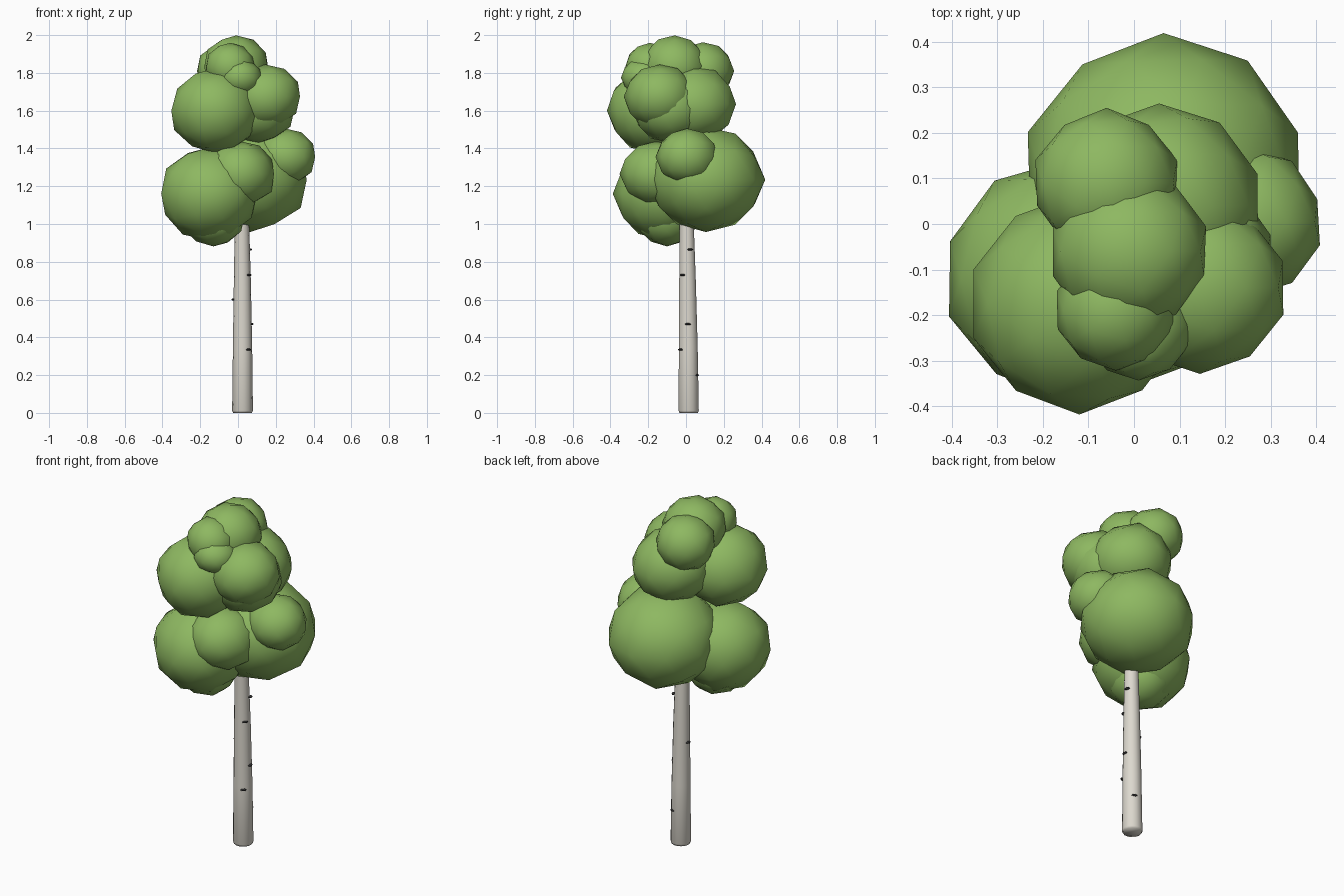
import bpy, bmesh, math, random
from mathutils import Matrix

if "Cube" in bpy.data.objects:
    bpy.data.objects.remove(bpy.data.objects["Cube"])

random.seed(4)


def material(name, rgb):
    m = bpy.data.materials.new(name)
    m.diffuse_color = (*rgb, 1)
    m.use_nodes = True
    m.node_tree.nodes["Principled BSDF"].inputs["Base Color"].default_value = m.diffuse_color
    return m


LEAF = material("leaf_green", (0.27, 0.48, 0.12))
BARK = material("pale_bark", (0.72, 0.69, 0.62))
DARK = material("dark_bark", (0.03, 0.03, 0.03))


def add_object(name, bm, mat):
    for f in bm.faces:
        f.smooth = True
    mesh = bpy.data.meshes.new(name)
    bm.to_mesh(mesh)
    bm.free()
    mesh.materials.append(mat)
    ob = bpy.data.objects.new(name, mesh)
    bpy.context.collection.objects.link(ob)
    return ob


# trunk: stacked rings (z, centre x, centre y, radius)
RINGS = [(0.0, 0.024, 0.014, 0.050), (0.012, 0.024, 0.014, 0.055),
         (0.35, 0.024, 0.012, 0.051), (0.7, 0.023, 0.008, 0.045),
         (1.0, 0.021, 0.004, 0.038), (1.4, 0.01, -0.02, 0.03),
         (1.75, -0.01, -0.05, 0.02)]
SIDES = 14
bm = bmesh.new()
loops = []
for z, cx, cy, r in RINGS:
    loops.append([bm.verts.new((cx + r * math.cos(2 * math.pi * i / SIDES),
                                cy + r * math.sin(2 * math.pi * i / SIDES), z))
                  for i in range(SIDES)])
for a, b in zip(loops, loops[1:]):
    for i in range(SIDES):
        j = (i + 1) % SIDES
        bm.faces.new((a[i], a[j], b[j], b[i]))
bm.faces.new(loops[0][::-1])
bm.faces.new(loops[-1])
add_object("trunk", bm, BARK)

# bark marks: thin flattened lenses on the trunk surface (height, angle)
for n, (z, deg) in enumerate([(0.865, 15), (0.73, -38), (0.6, 175),
                              (0.47, 0), (0.335, -50), (0.2, 65)]):
    r = 0.056 - 0.014 * z
    a = math.radians(deg)
    bm = bmesh.new()
    bmesh.ops.create_uvsphere(bm, u_segments=10, v_segments=6, radius=1)
    bm.transform(Matrix.Translation((0.023 + r * math.cos(a), 0.01 + r * math.sin(a), z))
                 @ Matrix.Rotation(a, 4, 'Z')
                 @ Matrix.Diagonal((0.010, 0.016, 0.006, 1)))
    add_object(f"bark_mark_{n + 1}", bm, DARK)

# foliage: slightly lumpy low-poly balls (x, y, z, radius, height factor)
CLUMPS = [
    (-0.15, -0.12, 1.16, 0.262, 0.94),    # lower front left
    (-0.13, -0.10, 1.05, 0.172, 0.98),    # lower underside
    (0.01, -0.155, 1.265, 0.19, 0.91),    # lower front
    (0.065, 0.105, 1.235, 0.305, 0.91),   # lower back
    (0.25, 0.005, 1.355, 0.162, 0.93),    # lower right
    (-0.12, -0.175, 1.60, 0.238, 0.94),   # upper front left
    (0.145, -0.14, 1.675, 0.188, 0.9),    # upper right
    (0.11, -0.085, 1.61, 0.195, 0.92),    # upper right, lower part
    (0.055, 0.04, 1.635, 0.222, 0.91),    # upper back
    (-0.06, 0.09, 1.81, 0.16, 0.95),      # crown back
    (-0.01, -0.06, 1.835, 0.172, 0.95),   # crown centre
    (-0.04, -0.19, 1.83, 0.132, 0.98),    # crown front
    (0.01, -0.225, 1.775, 0.118, 0.85),   # crown front lower
]
for n, (x, y, z, r, h) in enumerate(CLUMPS):
    bm = bmesh.new()
    bmesh.ops.create_icosphere(bm, subdivisions=2, radius=r)
    for v in bm.verts:
        if abs(v.co.z) < 0.99 * r:      # keep the poles exact
            v.co *= random.uniform(0.985, 1.035)
    bm.transform(Matrix.Translation((x, y, z)) @ Matrix.Diagonal((1, 1, h, 1)))
    add_object(f"foliage_clump_{n + 1}", bm, LEAF)
